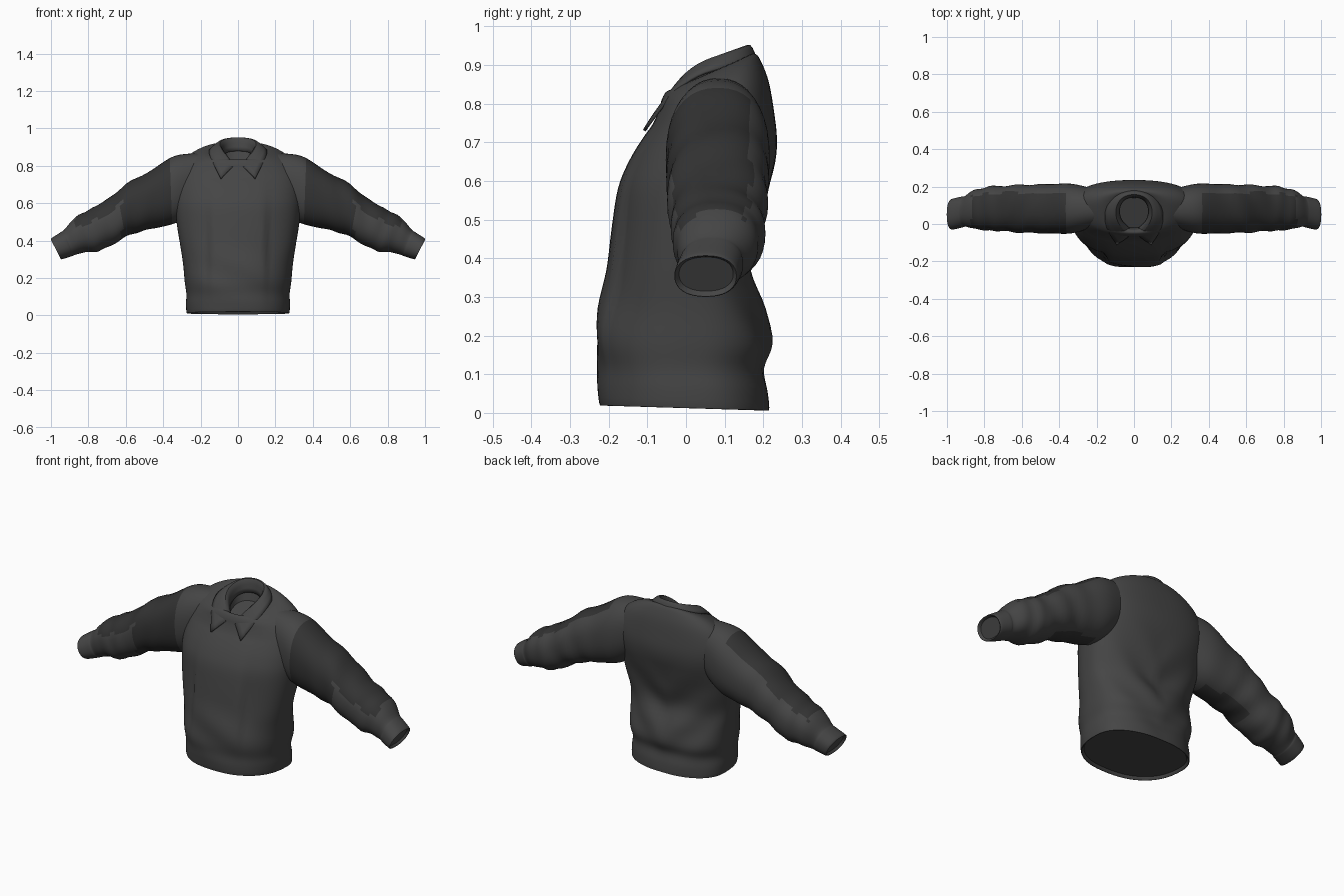
import bpy, bmesh, math
from mathutils import Vector

if "Cube" in bpy.data.objects:
    bpy.data.objects.remove(bpy.data.objects["Cube"])


def material(name, value):
    m = bpy.data.materials.new(name)
    m.use_nodes = True
    col = (value, value, value, 1)
    m.diffuse_color = col
    m.node_tree.nodes["Principled BSDF"].inputs["Base Color"].default_value = col
    return m


CHARCOAL = material("charcoal cloth", 0.06)
BLACK = material("black cloth", 0.033)


def resample(rows, steps):
    """Smooth in-between stations through the given ones."""
    out = []
    for i in range(len(rows) - 1):
        a, b = rows[max(i - 1, 0)], rows[i]
        c, d = rows[i + 1], rows[min(i + 2, len(rows) - 1)]
        for s in range(steps):
            t = s / steps
            out.append([q + 0.5 * t * (r - p + t * (2 * p - 5 * q + 4 * r - w
                        + t * (3 * (q - r) + w - p)))
                        for p, q, r, w in zip(a, b, c, d)])
    return out + [list(rows[-1])]


def finish(name, bm, mats, angle=50):
    bmesh.ops.recalc_face_normals(bm, faces=bm.faces)
    mesh = bpy.data.meshes.new(name)
    bm.to_mesh(mesh)
    bm.free()
    ob = bpy.data.objects.new(name, mesh)
    bpy.context.collection.objects.link(ob)
    for m in mats:
        mesh.materials.append(m)
    bpy.ops.object.select_all(action='DESELECT')
    ob.select_set(True)
    bpy.context.view_layer.objects.active = ob
    bpy.ops.object.shade_smooth_by_angle(angle=math.radians(angle))
    return ob


def loft(rings):
    """Closed rings joined by quads, with both ends capped."""
    bm = bmesh.new()
    vs = [[bm.verts.new(p) for p in ring] for ring in rings]
    n = len(vs[0])
    for a, b in zip(vs, vs[1:]):
        for i in range(n):
            j = (i + 1) % n
            bm.faces.new((a[i], a[j], b[j], b[i]))
    bm.faces.new(vs[0])
    bm.faces.new(vs[-1])
    return bm


def bump(v, centre, width):
    return math.exp(-((v - centre) / width) ** 2)


def step(v, lo, hi):
    t = min(max((v - lo) / (hi - lo), 0), 1)
    return t * t * (3 - 2 * t)


# Torso: height, half width, front, back, slope of the ring
body = [
    (.025, .262, -.208, .203, -.03), (.011, .274, -.222, .215, -.03),
    (.06, .278, -.227, .212, -.02), (.115, .276, -.228, .203, 0),
    (.18, .285, -.235, .219, 0), (.27, .293, -.225, .200, 0),
    (.37, .308, -.206, .172, 0), (.48, .326, -.192, .190, 0),
    (.58, .338, -.176, .215, 0), (.65, .340, -.148, .231, 0),
    (.71, .338, -.112, .235, 0), (.76, .330, -.087, .228, .10),
    (.815, .295, -.070, .215, .24), (.855, .24, -.062, .197, .35),
    (.878, .17, -.048, .180, .42), (.866, .10, -.030, .165, .48),
    (.80, .08, -.020, .140, .40)]


def torso_ring(row, n=96):
    z0, hw, yf, yb, tilt = row
    cy = yf + (yb - yf) * 0.58
    ring = []
    for i in range(n):
        a = math.tau * i / n
        c, s = math.cos(a), math.sin(a)
        x = hw * math.copysign(abs(c) ** .84, c)
        y = cy + (yb - cy if s > 0 else cy - yf) * math.copysign(abs(s) ** .84, s)
        z = z0 + tilt * (y - .06)
        if s < 0:
            # raised front panel edged by two long pleats, and soft creases
            y += .02 * -s * step(abs(x), .14, .165) * bump(z, .4, .22)
            y -= .006 * -s * math.sin(26 * z + 14 * x) * bump(z, .2, .13)
        else:
            # drape running down to the middle of the back
            y -= .009 * s * math.sin(24 * (z - abs(x))) * bump(z, .32, .2)
        ring.append((x, y, z))
    return ring


finish("torso", loft([torso_ring(r) for r in resample(body, 4)]), [CHARCOAL])

# Sleeves: top x and z, underside x and z, front, back
arm = [
    (.20, .868, .24, .56, -.02, .19), (.34, .852, .33, .495, -.05, .215),
    (.46, .778, .45, .465, -.05, .213), (.60, .70, .56, .437, -.047, .21),
    (.71, .612, .66, .385, -.04, .205), (.80, .565, .74, .345, -.035, .20),
    (.88, .515, .83, .335, -.025, .18), (.925, .462, .875, .322, -.013, .15),
    (.945, .446, .89, .316, -.018, .147), (1.0, .41, .945, .30, -.03, .133),
    (.985, .403, .94, .315, -.018, .122)]


def sleeve_ring(row, side, n=40):
    tx, tz, bx, bz, yf, yb = row
    mid = Vector(((tx + bx) / 2, (yf + yb) / 2, (tz + bz) / 2))
    up = Vector((tx, mid.y, tz)) - mid
    out = Vector((0, (yb - yf) / 2, 0))
    ring = []
    for i in range(n):
        a = math.tau * i / n
        c, s = math.cos(a), math.sin(a)
        crease = (bump(mid.x, .62, .14) * .035 * math.sin(48 * mid.x + 2 * a)
                  + bump(mid.x, .8, .07) * .03 * math.sin(70 * mid.x - a))
        p = mid + (up * math.copysign(abs(c) ** .88, c)
                   + out * math.copysign(abs(s) ** .88, s)) * (1 + crease)
        ring.append((p.x * side, p.y, p.z))
    return ring


for side, label in ((1, "left"), (-1, "right")):
    bm = loft([sleeve_ring(r, side) for r in resample(arm, 5)])
    bmesh.ops.recalc_face_normals(bm, faces=bm.faces)
    # darker cloth on the upper arm and along the outside
    for f in bm.faces:
        x, nrm = abs(f.calc_center_median().x), f.normal
        upper = .36 < x < .62 and nrm.y < .4
        outside = .36 < x < .87 and nrm.z > .3 and nrm.y < .6
        f.material_index = int(upper or outside)
    finish(label + "_sleeve", bm, [CHARCOAL, BLACK])

# Collar, half of it: neck edge, fold edge, fallen outer edge
half = [
    ((0, .150, .88), (0, .163, .975), (0, .186, .918)),
    ((.055, .135, .875), (.06, .148, .970), (.09, .168, .910)),
    ((.08, .095, .86), (.09, .100, .952), (.145, .105, .893)),
    ((.08, .045, .84), (.092, .045, .930), (.160, .030, .878)),
    ((.06, .005, .82), (.072, .002, .900), (.140, -.040, .825)),
    ((.01, -.035, .78), (.014, -.058, .812), (.092, -.108, .730))]
mirrored = [[(-x, y, z) for x, y, z in st] for st in half[:0:-1]]
bm = bmesh.new()
grid = [[bm.verts.new(p) for p in st] for st in mirrored + half]
for a, b in zip(grid, grid[1:]):
    for k in range(2):
        bm.faces.new((a[k], a[k + 1], b[k + 1], b[k]))
collar = finish("collar", bm, [CHARCOAL], 60)
fold = collar.modifiers.new("soft fold", 'SUBSURF')
fold.levels = fold.render_levels = 2
fold.boundary_smooth = 'PRESERVE_CORNERS'
thick = collar.modifiers.new("cloth thickness", 'SOLIDIFY')
thick.thickness = .008
thick.offset = 0
